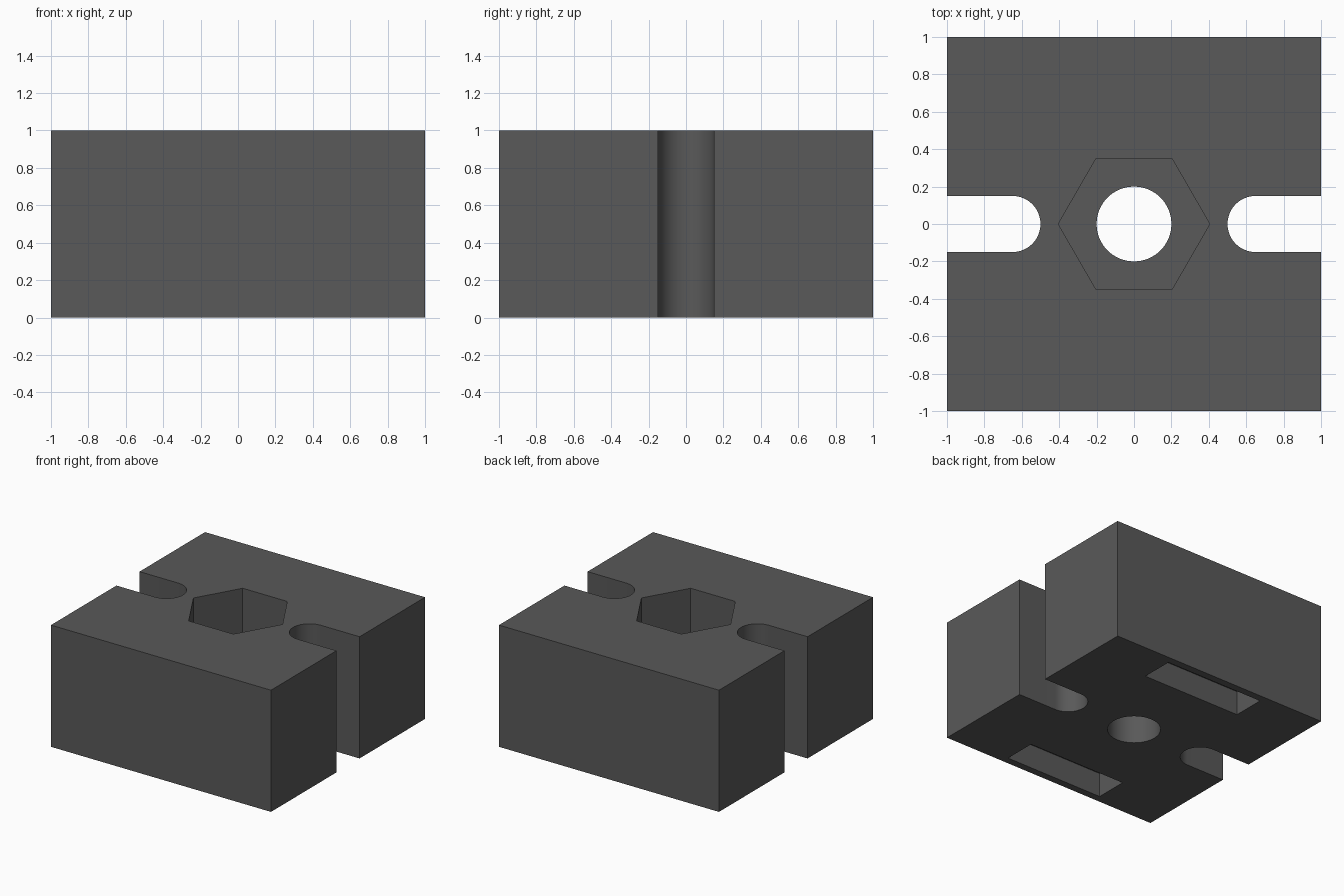
import bpy
import bmesh
from math import cos, sin, pi, radians

default = bpy.data.objects.get("Cube")
if default:
    bpy.data.objects.remove(default, do_unlink=True)

# Single dark grey finish
grey = bpy.data.materials.new("dark_grey")
grey.use_nodes = True
colour = (0.1, 0.1, 0.1, 1)
grey.diffuse_color = colour
grey.node_tree.nodes["Principled BSDF"].inputs["Base Color"].default_value = colour


def prism(name, outline, z0, z1):
    """Extrude a counter-clockwise outline from z0 up to z1."""
    bm = bmesh.new()
    face = bm.faces.new([bm.verts.new((x, y, z0)) for x, y in outline])
    top = bmesh.ops.extrude_face_region(bm, geom=[face])["geom"]
    moved = [v for v in top if isinstance(v, bmesh.types.BMVert)]
    bmesh.ops.translate(bm, verts=moved, vec=(0, 0, z1 - z0))
    bmesh.ops.recalc_face_normals(bm, faces=bm.faces[:])
    mesh = bpy.data.meshes.new(name)
    bm.to_mesh(mesh)
    bm.free()
    mesh.materials.append(grey)
    obj = bpy.data.objects.new(name, mesh)
    bpy.context.collection.objects.link(obj)
    return obj


def polygon(radius, sides):
    return [(radius * cos(2 * pi * i / sides), radius * sin(2 * pi * i / sides))
            for i in range(sides)]


def rectangle(x0, x1, y0, y1):
    return [(x0, y0), (x1, y0), (x1, y1), (x0, y1)]


def side_slot(side, radius=0.15, centre=0.65, steps=32):
    """Open slot with a round inner end."""
    arc = [(pi / 2 + pi * i / steps) for i in range(steps + 1)]
    points = [(centre + radius * cos(a), radius * sin(a)) for a in arc]
    points += [(1.2, -radius), (1.2, radius)]
    return [(side * x, side * y) for x, y in points]


block = prism("clamp_block", rectangle(-1, 1, -1, 1), 0, 1)

# Through bore and hexagonal nut pocket
cutters = [
    prism("bore_cutter", polygon(0.2, 64), -0.1, 1.1),
    prism("nut_pocket_cutter", polygon(0.405, 6), 0.5, 1.1),
]

# Side slots and shallow underside pockets, one of each per side
for side in (-1, 1):
    cutters.append(prism("side_slot_cutter", side_slot(side), -0.1, 1.1))
    near, far = sorted((side * 0.67, side * 0.94))
    cutters.append(prism("underside_pocket_cutter",
                         rectangle(-0.45, 0.45, near, far), -0.1, 0.2))

for cutter in cutters:
    cutter.hide_render = True
    cut = block.modifiers.new(cutter.name, "BOOLEAN")
    cut.operation = "DIFFERENCE"
    cut.solver = "EXACT"
    cut.object = cutter

# Bake the cuts and discard the cutters
depsgraph = bpy.context.evaluated_depsgraph_get()
result = bpy.data.meshes.new_from_object(block.evaluated_get(depsgraph))
block.modifiers.clear()
block.data = result
for cutter in cutters:
    bpy.data.objects.remove(cutter, do_unlink=True)

# Smooth the curved walls, keep the corners sharp
bpy.ops.object.select_all(action="DESELECT")
block.select_set(True)
bpy.context.view_layer.objects.active = block
bpy.ops.object.shade_smooth_by_angle(angle=radians(30))
